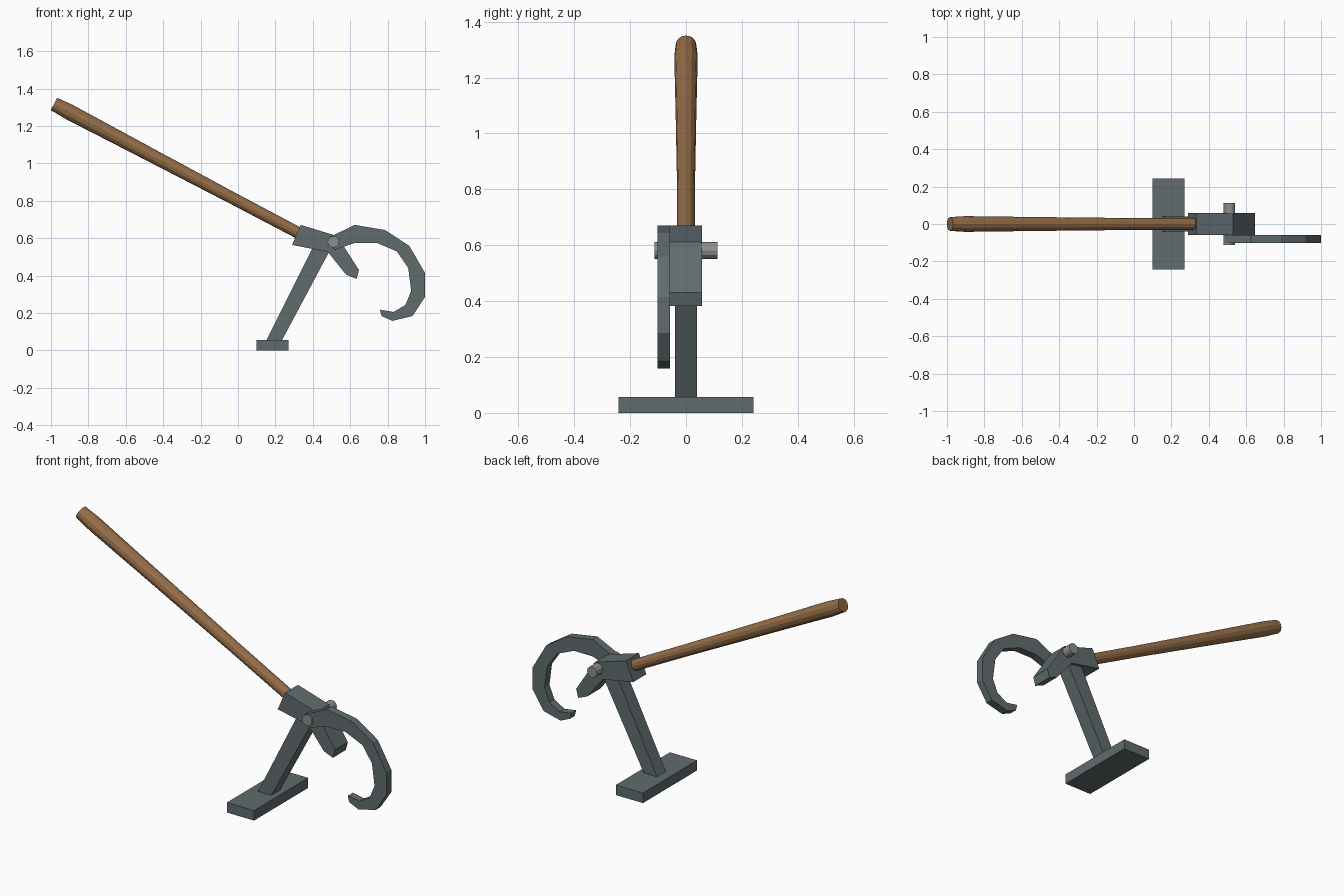
import bpy, bmesh
from mathutils import Vector

if "Cube" in bpy.data.objects:
    bpy.data.objects.remove(bpy.data.objects["Cube"])


def material(name, color):
    m = bpy.data.materials.new(name)
    m.diffuse_color = (*color, 1)
    m.use_nodes = True
    m.node_tree.nodes["Principled BSDF"].inputs["Base Color"].default_value = m.diffuse_color
    return m


STEEL = material("dark_steel", (0.115, 0.15, 0.155))
WOOD = material("wood", (0.30, 0.155, 0.065))
PIN = material("pin_metal", (0.27, 0.27, 0.26))


def finish(name, bm, mat):
    bmesh.ops.recalc_face_normals(bm, faces=bm.faces)
    mesh = bpy.data.meshes.new(name)
    bm.to_mesh(mesh)
    bm.free()
    mesh.materials.append(mat)
    obj = bpy.data.objects.new(name, mesh)
    bpy.context.collection.objects.link(obj)
    return obj


def plate(name, outline, y0, y1, mat=STEEL):
    """Extrude an x-z outline from y0 to y1."""
    bm = bmesh.new()
    face = bm.faces.new([bm.verts.new((x, y0, z)) for x, z in outline])
    ext = bmesh.ops.extrude_face_region(bm, geom=[face])
    verts = [g for g in ext["geom"] if isinstance(g, bmesh.types.BMVert)]
    bmesh.ops.translate(bm, verts=verts, vec=(0, y1 - y0, 0))
    return finish(name, bm, mat)


def rod(name, start, end, stations, sides, mat):
    """Round bar with (fraction along, radius) stations."""
    a, b = Vector(start), Vector(end)
    rot = (b - a).to_track_quat('Z', 'Y').to_matrix().to_4x4()
    bm = bmesh.new()
    rings = []
    for t, r in stations:
        ring = bmesh.ops.create_circle(bm, segments=sides, radius=r)["verts"]
        bmesh.ops.transform(bm, matrix=rot, verts=ring)
        bmesh.ops.translate(bm, vec=a.lerp(b, t), verts=ring)
        rings.append(ring)
    for lo, hi in zip(rings, rings[1:]):
        for i in range(sides):
            j = (i + 1) % sides
            bm.faces.new((lo[i], lo[j], hi[j], hi[i]))
    bm.faces.new(rings[0])
    bm.faces.new(rings[-1])
    return finish(name, bm, mat)


# Foot and slanted leg
plate("foot", [(0.10, 0), (0.27, 0), (0.27, 0.057), (0.10, 0.057)], -0.242, 0.242)
plate("leg", [(0.14, 0.03), (0.222, 0.03), (0.505, 0.56), (0.405, 0.56)], -0.04, 0.04)

# Bent head that holds the handle, with its toe pointing down
plate("head", [(0.335, 0.671), (0.53, 0.612), (0.647, 0.43), (0.634, 0.382),
               (0.578, 0.405), (0.48, 0.527), (0.289, 0.564)], -0.058, 0.058)

# Swinging hook on the front side
outer = [(0.487, 0.605), (0.625, 0.671), (0.786, 0.644), (0.916, 0.559),
         (1.0, 0.414), (1.0, 0.286), (0.933, 0.184), (0.826, 0.158), (0.767, 0.184)]
inner = [(0.759, 0.218), (0.832, 0.206), (0.895, 0.243), (0.926, 0.318),
         (0.91, 0.441), (0.85, 0.529), (0.743, 0.575), (0.626, 0.575), (0.515, 0.537)]
plate("hook", outer + inner, -0.102, -0.058)

# Pivot pin
rod("pivot_pin", (0.51, -0.112, 0.581), (0.51, 0.112, 0.581),
    [(0, 0.031), (1, 0.031)], 12, PIN)

# Tapered wooden handle, slightly swollen near the free end
rod("handle", (-0.984, 0, 1.318), (0.39, 0, 0.593),
    [(0, 0.037), (0.06, 0.042), (0.35, 0.037), (0.7, 0.032), (1, 0.031)], 12, WOOD)
